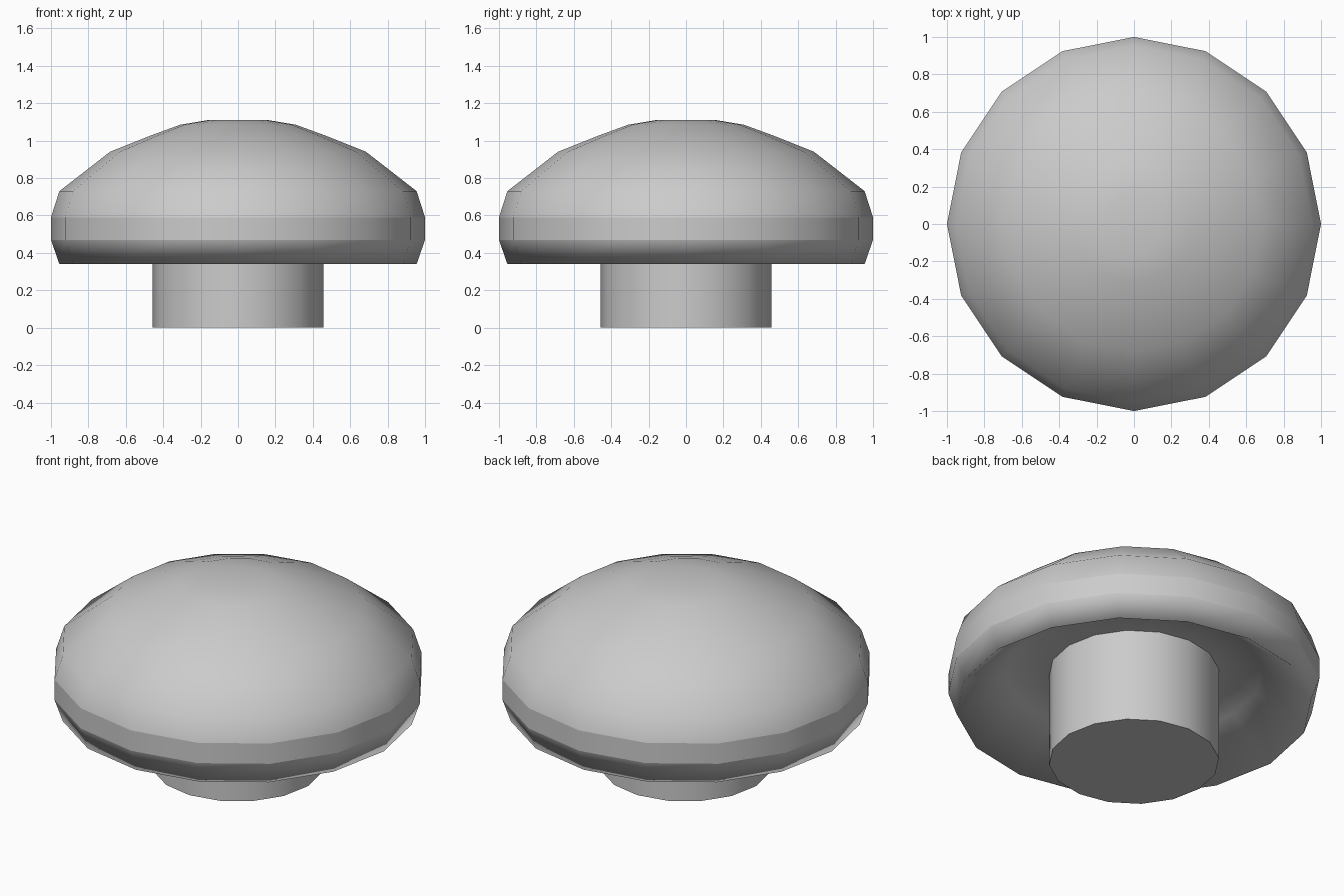
import bpy
import bmesh
from math import cos, sin, pi

if "Cube" in bpy.data.objects:
    bpy.data.objects.remove(bpy.data.objects["Cube"])


def lathe(name, profile, sides, sharp=()):
    """Spin an (r, z) profile around z; r = 0 ends become a single pole.
    Rings whose index is in sharp keep a crisp edge, the rest is smooth."""
    bm = bmesh.new()
    rings = []
    for r, z in profile:
        if r == 0:
            rings.append([bm.verts.new((0, 0, z))] * sides)
        else:
            rings.append([bm.verts.new((r * cos(2 * pi * i / sides),
                                        r * sin(2 * pi * i / sides), z))
                          for i in range(sides)])
    for a, b in zip(rings, rings[1:]):
        for i in range(sides):
            j = (i + 1) % sides
            # profiles run from the underside outward and up
            corners = list(dict.fromkeys((a[i], a[j], b[j], b[i])))
            bm.faces.new(corners).smooth = True
    for k in sharp:
        for i in range(sides):
            bm.edges.get((rings[k][i], rings[k][(i + 1) % sides])).smooth = False
    mesh = bpy.data.meshes.new(name)
    bm.to_mesh(mesh)
    bm.free()
    obj = bpy.data.objects.new(name, mesh)
    bpy.context.collection.objects.link(obj)
    return obj


# Domed cap: recessed underside, soft lower lip, crisp band, dome
lathe("mushroom_cap", [
    (0.457, 0.55), (0.69, 0.55), (0.955, 0.34),
    (1.0, 0.47), (1.0, 0.59), (0.955, 0.73), (0.685, 0.94),
    (0.46, 1.03), (0.31, 1.085), (0.16, 1.11), (0, 1.11)], 16, sharp=(3, 4))

# Stem running up to the recess of the cap
lathe("stem", [(0, 0), (0.457, 0), (0.457, 0.55)], 16, sharp=(1,))
